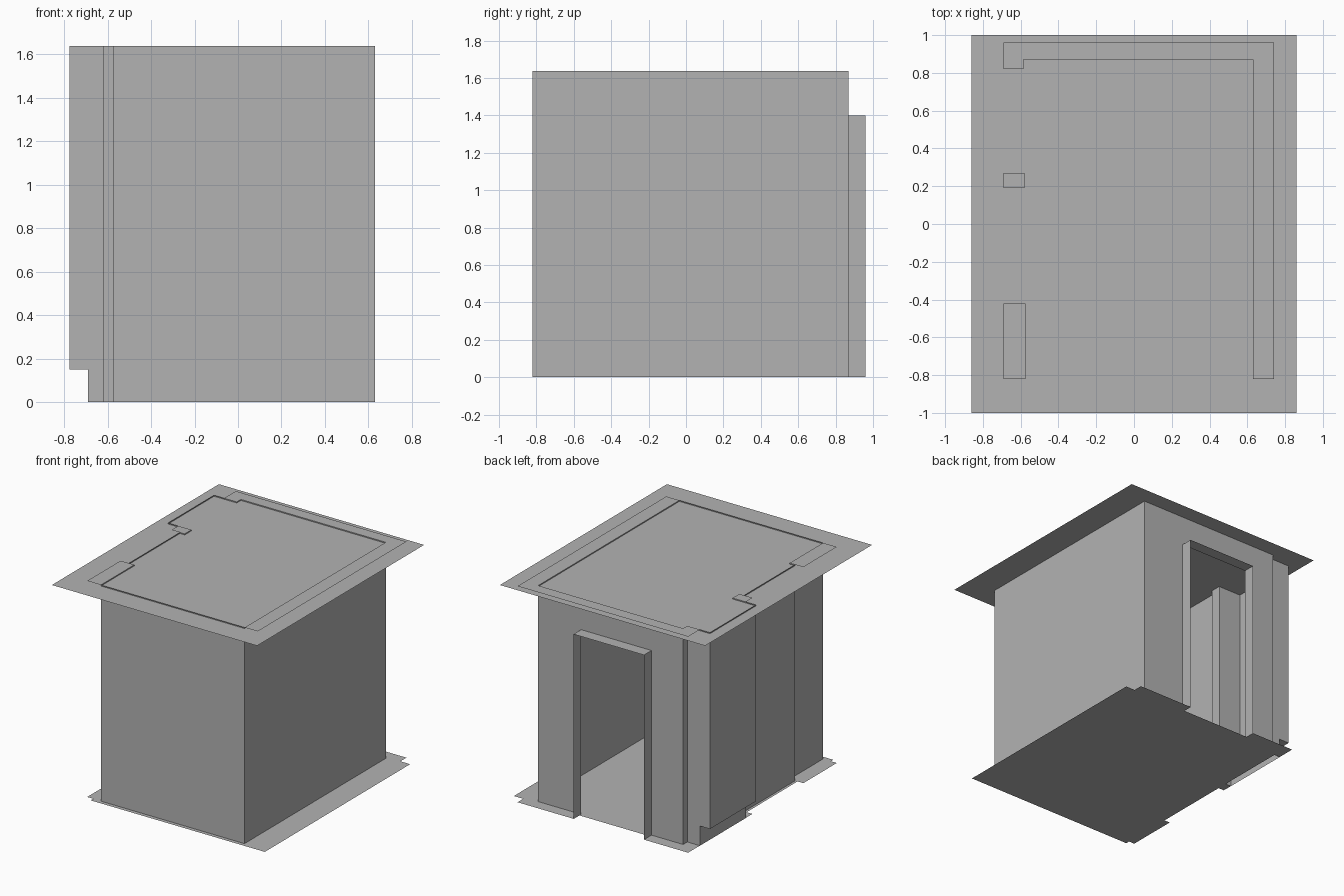
import bpy
import bmesh

if "Cube" in bpy.data.objects:
    bpy.data.objects.remove(bpy.data.objects["Cube"], do_unlink=True)

# Single plaster colour
plaster = bpy.data.materials.new("plaster_grey")
plaster.use_nodes = True
grey = (0.45, 0.45, 0.45, 1)
plaster.diffuse_color = grey
plaster.node_tree.nodes["Principled BSDF"].inputs["Base Color"].default_value = grey

# Room dimensions
TOP, CEILING, DOOR_TOP, SILL = 1.638, 1.63, 1.40, 0.15
LEFT, FRONT, BACK = 0.63, -0.82, 0.87
OUT_L, OUT_R, OUT_B = 0.74, -0.69, 0.96
BAY = -0.775
DOOR_A, DOOR_B = -0.32, 0.27


def make(name, faces):
    """Object from a list of faces, each a list of corner points."""
    bm = bmesh.new()
    for face in faces:
        bm.faces.new([bm.verts.new(p) for p in face])
    bmesh.ops.remove_doubles(bm, verts=bm.verts[:], dist=0.0005)
    mesh = bpy.data.meshes.new(name)
    bm.to_mesh(mesh)
    bm.free()
    mesh.materials.append(plaster)
    ob = bpy.data.objects.new(name, mesh)
    bpy.context.collection.objects.link(ob)
    return ob


def strip(path, z0, z1):
    """Upright quads along a plan path."""
    return [[(*a, z0), (*b, z0), (*b, z1), (*a, z1)]
            for a, b in zip(path, path[1:])]


def flat(outline, z):
    return [(x, y, z) for x, y in outline]


def rect(x0, x1, y0, y1):
    return [(x0, y0), (x1, y0), (x1, y1), (x0, y1)]


# Floor and ceiling sheets
make("floor", [flat(rect(-0.64, 0.82, -0.85, 0.89), 0)])
make("ceiling", [flat(rect(-0.86, 0.86, -1, 1), CEILING)])

# Plain walls
make("front_wall", strip([(-0.575, FRONT), (LEFT, FRONT)], 0, TOP))
make("left_wall", strip([(LEFT, FRONT), (LEFT, BACK)], 0, TOP))

# Back wall around the doorway
make("back_wall",
     strip([(LEFT, BACK), (DOOR_B, BACK)], 0, TOP)
     + strip([(DOOR_B, BACK), (DOOR_A, BACK)], DOOR_TOP, TOP)
     + strip([(DOOR_A, BACK), (-0.585, BACK)], 0, TOP))

# Door reveal: two jambs and a head
make("door_reveal",
     strip([(DOOR_A, BACK), (DOOR_A, OUT_B)], 0, DOOR_TOP)
     + strip([(DOOR_B, OUT_B), (DOOR_B, BACK)], 0, DOOR_TOP)
     + [flat(rect(DOOR_A, DOOR_B, BACK, OUT_B), DOOR_TOP)])

# Right wall: corner, sill, pier, recess and front panel
make("right_wall", strip(
    [(-0.585, BACK), (-0.585, 0.82), (OUT_R, 0.82), (OUT_R, 0.27),
     (-0.58, 0.27)], 0, SILL)
    + strip([(-0.585, BACK), (-0.585, 0.82), (OUT_R, 0.82)], SILL, TOP)
    + strip([(OUT_R, 0.27), (-0.58, 0.27)], SILL, TOP)
    + strip([(-0.58, 0.27), (-0.58, 0.19), (-0.62, 0.19), (-0.62, -0.42),
             (-0.575, -0.42), (-0.575, FRONT)], 0, TOP))

# Window bay standing out above the sill
make("window_bay",
     strip([(OUT_R, 0.82), (BAY, 0.82), (BAY, 0.27), (OUT_R, 0.27)], SILL, TOP)
     + [flat(rect(BAY, OUT_R, 0.27, 0.82)[::-1], SILL)])

# Wall thickness shown as flat caps, top and bottom
piers = [rect(OUT_R, -0.58, 0.19, 0.27), rect(OUT_R, -0.575, FRONT, -0.42)]
left_part = rect(LEFT, OUT_L, FRONT, BACK)
corner = rect(OUT_R, -0.585, 0.82, BACK)
back_full = [rect(OUT_R, OUT_L, BACK, OUT_B)]
back_split = [rect(OUT_R, DOOR_A, BACK, OUT_B), rect(DOOR_B, OUT_L, BACK, OUT_B)]

make("wall_top_caps",
     [flat(r, TOP) for r in piers + [left_part, corner] + back_full])
make("wall_base_caps",
     [flat(r[::-1], 0.001) for r in piers + [left_part, corner] + back_split])
